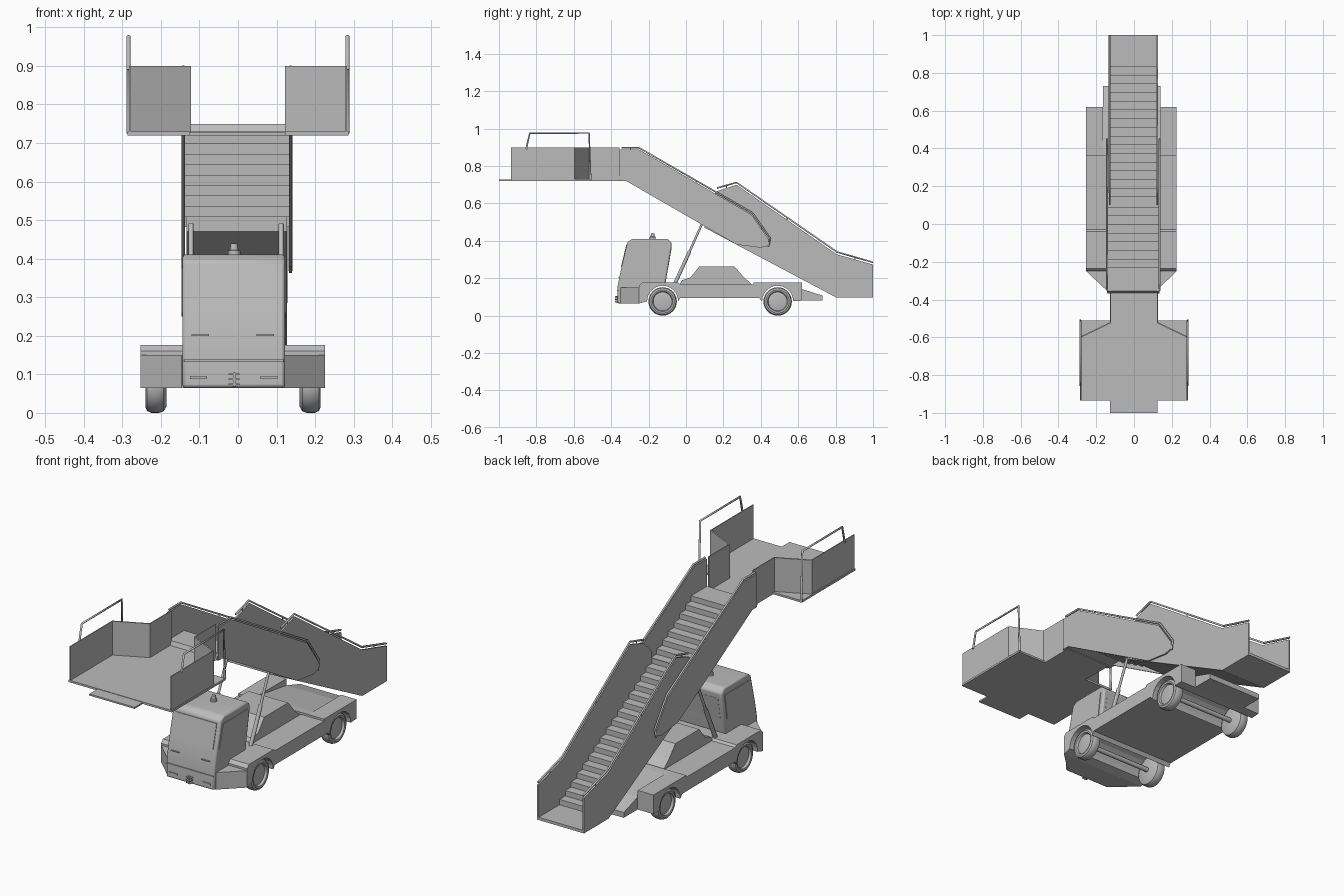
import bpy, bmesh, math
from mathutils import Vector

if "Cube" in bpy.data.objects:
    bpy.data.objects.remove(bpy.data.objects["Cube"])

grey = bpy.data.materials.new("plain_grey")
grey.use_nodes = True
grey.diffuse_color = (0.5, 0.5, 0.5, 1)
grey.node_tree.nodes["Principled BSDF"].inputs["Base Color"].default_value = (0.5, 0.5, 0.5, 1)

CX = -0.013   # centre line of the truck
SX = -0.003   # centre line of the stairs


def finish(name, bm, bevel=0, smooth=False):
    bmesh.ops.recalc_face_normals(bm, faces=bm.faces)
    mesh = bpy.data.meshes.new(name)
    bm.to_mesh(mesh)
    bm.free()
    ob = bpy.data.objects.new(name, mesh)
    bpy.context.collection.objects.link(ob)
    mesh.materials.append(grey)
    if bevel:
        mod = ob.modifiers.new("soft_edges", "BEVEL")
        mod.width, mod.segments = bevel, 2
    if smooth:
        bpy.ops.object.select_all(action="DESELECT")
        ob.select_set(True)
        bpy.context.view_layer.objects.active = ob
        bpy.ops.object.shade_smooth_by_angle(angle=math.radians(35))
    return ob


def extrude(name, points, shift, **kw):
    """Extrude a closed outline of 3D points by a vector."""
    bm = bmesh.new()
    face = bm.faces.new([bm.verts.new(p) for p in points])
    out = bmesh.ops.extrude_face_region(bm, geom=[face])
    verts = [v for v in out["geom"] if isinstance(v, bmesh.types.BMVert)]
    bmesh.ops.translate(bm, verts=verts, vec=shift)
    return finish(name, bm, **kw)


def side_prism(name, profile, x0, x1, **kw):
    return extrude(name, [(x0, y, z) for y, z in profile], (x1 - x0, 0, 0), **kw)


def plan_prism(name, outline, z0, z1, **kw):
    return extrude(name, [(x, y, z0) for x, y in outline], (0, 0, z1 - z0), **kw)


def box(name, x0, x1, y0, y1, z0, z1, **kw):
    return plan_prism(name, [(x0, y0), (x1, y0), (x1, y1), (x0, y1)], z0, z1, **kw)


def tube(name, points, radius):
    curve = bpy.data.curves.new(name, "CURVE")
    curve.dimensions = "3D"
    curve.bevel_depth, curve.bevel_resolution = radius, 1
    curve.use_fill_caps = True
    spline = curve.splines.new("POLY")
    spline.points.add(len(points) - 1)
    for p, co in zip(spline.points, points):
        p.co = (*co, 1)
    curve.materials.append(grey)
    ob = bpy.data.objects.new(name, curve)
    bpy.context.collection.objects.link(ob)


def lathe(name, profile, origin, axis, steps=32):
    """Spin (radius, distance) pairs about an axis through origin."""
    bm = bmesh.new()
    axis = Vector(axis)
    side = axis.orthogonal().normalized()
    verts = [bm.verts.new(Vector(origin) + side * r + axis * d) for r, d in profile]
    edges = [bm.edges.new(pair) for pair in zip(verts, verts[1:])]
    bmesh.ops.spin(bm, geom=verts + edges, cent=origin, axis=axis,
                   angle=2 * math.pi, steps=steps, use_merge=True)
    bmesh.ops.remove_doubles(bm, verts=bm.verts, dist=0.0002)
    return finish(name, bm, smooth=True)


# Chassis: two side boxes and a centre with a sloping tail, arched over both axles
AXLES = (-0.125, 0.49)
AXLE_Z, ARCH = 0.077, 0.083


def arch(y):
    arc = [(y + ARCH * math.cos(a), AXLE_Z + ARCH * math.sin(a))
           for a in [math.pi * i / 12 for i in range(13)]]
    return arc


under = [(0.62, 0.08)] + arch(AXLES[1]) + [(0.39, 0.095), (-0.03, 0.095)] + arch(AXLES[0]) + [(-0.25, 0.065)]
deck = [(-0.25, 0.16), (-0.235, 0.176), (-0.04, 0.176), (-0.03, 0.166), (0.36, 0.166), (0.36, 0.176)]
side = under + deck + [(0.62, 0.176)]
centre = under + deck + [(0.40, 0.174), (0.62, 0.142), (0.73, 0.107), (0.73, 0.08)]
side_prism("chassis_right_box", side, -0.253, -0.165)
side_prism("chassis_left_box", side, 0.139, 0.226)
side_prism("chassis_centre", centre, -0.165, 0.139)
plan_prism("front_fender", [(-0.253, -0.25), (-0.147, -0.35), (0.121, -0.35), (0.226, -0.25)], 0.065, 0.15)
side_prism("engine_cover", [(-0.04, 0.16), (-0.02, 0.19), (0.025, 0.205), (0.07, 0.262), (0.26, 0.262),
                            (0.31, 0.205), (0.36, 0.16)], CX - 0.11, CX + 0.11)

# Wheels with rounded tyres and dished rims
for y, end in zip(AXLES, ("front", "rear")):
    for s, lr in ((-1, "right"), (1, "left")):
        lathe(f"{end}_{lr}_wheel",
              [(0, -0.027), (0.06, -0.027), (0.072, -0.02), (0.076, -0.008), (0.076, 0.012),
               (0.071, 0.023), (0.062, 0.027), (0.054, 0.025), (0.05, 0.014), (0.03, 0.018), (0, 0.018)],
              (CX + s * 0.2, y, 0.076), (s, 0, 0))
    tube(f"{end}_axle", [(CX - 0.19, y, 0.076), (CX + 0.19, y, 0.076)], 0.012)

# Cab with windows, lamps, bumper and beacon
C0, C1 = -0.144, 0.122
cab = [(-0.365, 0.065), (-0.365, 0.16), (-0.347, 0.25), (-0.312, 0.395), (-0.285, 0.411),
       (-0.1, 0.411), (-0.076, 0.39), (-0.078, 0.36), (-0.11, 0.17), (-0.2, 0.165), (-0.25, 0.065)]
side_prism("cab", cab, C0, C1, bevel=0.008, smooth=True)
window = [(-0.325, 0.26), (-0.295, 0.375), (-0.1, 0.375), (-0.118, 0.25), (-0.2, 0.25)]
side_prism("right_window", window, C0 - 0.003, C0 + 0.002)
side_prism("left_window", window, C1 - 0.002, C1 + 0.003)
side_prism("windscreen", [(-0.348, 0.26), (-0.319, 0.38), (-0.312, 0.38), (-0.341, 0.26)], C0 + 0.018, C1 - 0.018)
side_prism("rear_window", [(-0.1, 0.25), (-0.081, 0.36), (-0.077, 0.36), (-0.096, 0.25)], C0 + 0.02, C1 - 0.02)
box("bumper_strip", C0 + 0.004, C1 - 0.004, -0.369, -0.36, 0.132, 0.138)
for s in (-1, 1):
    x = CX + 0.002 + s * 0.092
    box("headlamp", x - 0.022, x + 0.022, -0.369, -0.36, 0.088, 0.096)
    box("wiper", x - 0.025 - s * 0.008, x + 0.02 - s * 0.008, -0.363, -0.35, 0.2, 0.204)
box("tow_hitch_post", -0.013, -0.007, -0.378, -0.36, 0.068, 0.105)
for z in (0.072, 0.085, 0.098):
    box("tow_hitch_plate", -0.024, 0.004, -0.38, -0.36, z, z + 0.004)
lathe("beacon", [(0, 0), (0.016, 0), (0.016, 0.012), (0.011, 0.014), (0.009, 0.03), (0, 0.032)],
      (-0.01, -0.178, 0.409), (0, 0, 1), 16)

# Lifting struts
for x in (-0.122, 0.112):
    low, mid, top = (x, -0.06, 0.17), (x, 0.02, 0.345), (x, 0.085, 0.49)
    tube("strut_cylinder", [low, mid], 0.011)
    tube("strut_rod", [mid, top], 0.007)

# Stair flights
RUN, RISE = 0.0459, 0.0269


def steps(y, z, count):
    """Stepped line descending toward the back from (y, z)."""
    pts = []
    for i in range(count):
        pts += [(y + i * RUN, z - i * RISE), (y + i * RUN, z - (i + 1) * RISE)]
    return pts


upper_top = [(-0.355, 0.75)] + steps(-0.23, 0.75, 9)
upper_low = [(y - 0.012, z - 0.026) for y, z in upper_top]
side_prism("upper_stairs", upper_top + [(0.18, 0.508)] + [(0.18, 0.482)] + upper_low[::-1], SX - 0.138, SX + 0.138)
lower_top = steps(0.1, 0.567, 17) + [(1, 0.11)]
side_prism("lower_stairs", lower_top + [(1, 0.096), (0.805, 0.096), (0.1, 0.47)], SX - 0.124, SX + 0.124)

# Stair side panels and handrails
upper_panel = [(-0.355, 0.72), (-0.355, 0.888), (-0.25, 0.888), (0.35, 0.54), (0.44, 0.41), (0.445, 0.375),
               (0.40, 0.363), (0.27, 0.38), (-0.32, 0.72)]
lower_panel = [(0.1, 0.47), (0.1, 0.6), (0.165, 0.665), (0.27, 0.7), (0.805, 0.328), (1, 0.273),
               (1, 0.096), (0.805, 0.096)]
upper_rail = [(-0.345, 0.897), (-0.25, 0.897), (0.355, 0.549), (0.45, 0.413), (0.44, 0.368)]
lower_rail = [(0.165, 0.682), (0.27, 0.712), (0.808, 0.34), (1, 0.285)]
for s in (-1, 1):
    for name, panel, rail, x in (("upper", upper_panel, upper_rail, 0.139),
                                 ("lower", lower_panel, lower_rail, 0.126)):
        x0 = SX + s * x
        side_prism(f"{name}_side_panel", panel, x0 - 0.004, x0 + 0.004)
        tube(f"{name}_handrail", [(x0, y, z) for y, z in rail], 0.005)
        for (ya, za), (yb, zb) in zip(rail, rail[1:]):
            y, z = (ya + yb) / 2, (za + zb) / 2
            tube(f"{name}_rail_post", [(x0, y, z), (x0, y, z - 0.02)], 0.003)

# Boarding platform: floor, lip, side, angled and neck walls, guard rails
half = [(0.127, -0.34), (0.127, -0.51), (0.287, -0.51), (0.287, -0.935)]
plan_prism("platform_floor", half + [(-x, y) for x, y in half[::-1]], 0.72, 0.73)
box("platform_lip", -0.127, 0.125, -1, -0.93, 0.72, 0.728)
for s in (-1, 1):
    path = [(0.127, -0.355), (0.127, -0.52), (0.283, -0.595), (0.283, -0.935)]
    inner = [(0.122, -0.355), (0.122, -0.525), (0.278, -0.6), (0.278, -0.935)]
    plan_prism("platform_wall", [(s * x, y) for x, y in path + inner[::-1]], 0.722, 0.9)
    tube("platform_guard_rail", [(s * 0.284, y, z) for y, z in
                                 ((-0.855, 0.89), (-0.835, 0.976), (-0.518, 0.976), (-0.51, 0.725))], 0.0055)
